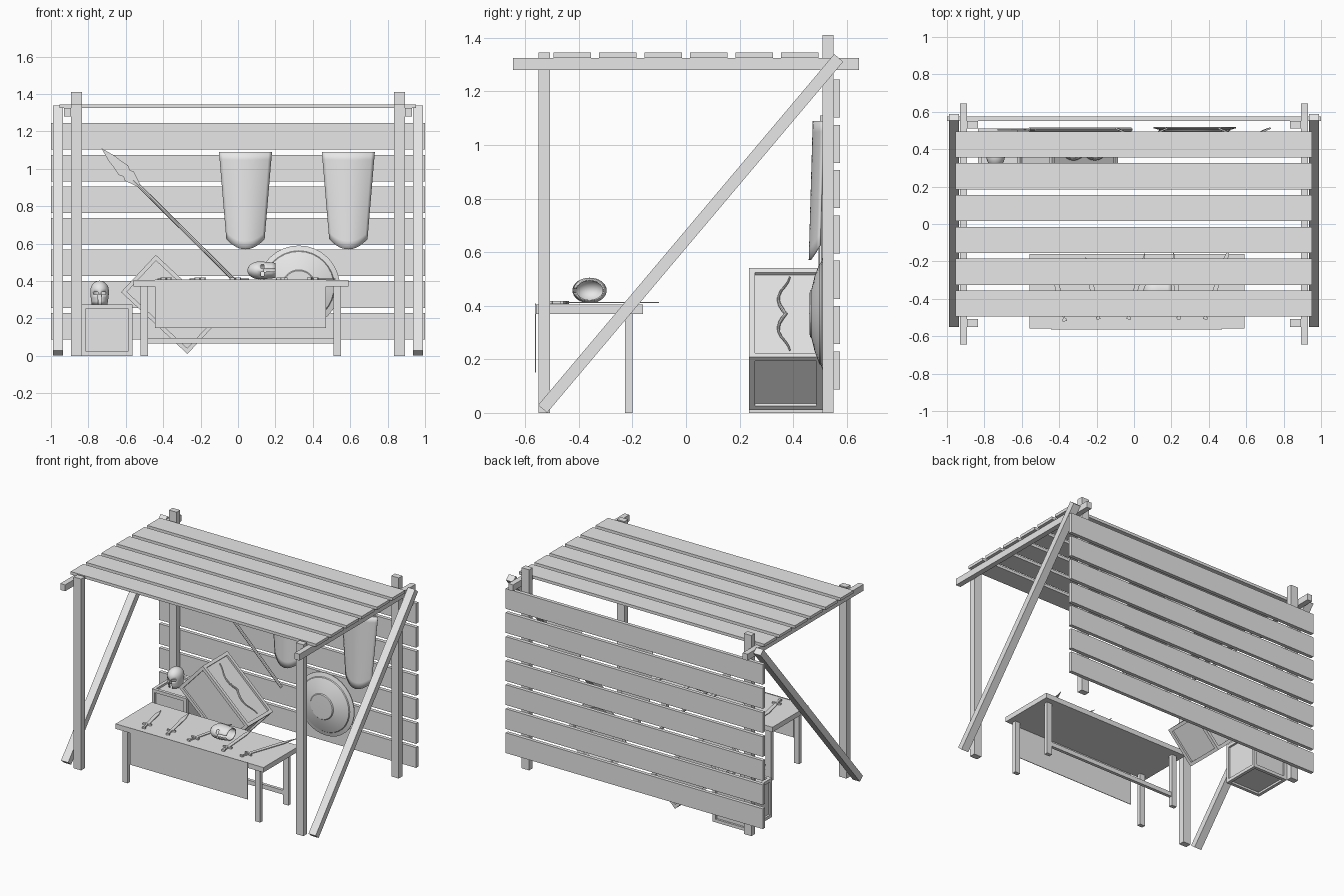
import bpy, bmesh, math
from mathutils import Matrix, Vector

if "Cube" in bpy.data.objects:
    bpy.data.objects.remove(bpy.data.objects["Cube"])

grey = bpy.data.materials.new("plain_grey")
grey.diffuse_color = (0.8, 0.8, 0.8, 1)
grey.use_nodes = True
grey.node_tree.nodes["Principled BSDF"].inputs["Base Color"].default_value = grey.diffuse_color


def finish(name, bm, matrix=None, smooth=False):
    bmesh.ops.recalc_face_normals(bm, faces=bm.faces)
    me = bpy.data.meshes.new(name)
    bm.to_mesh(me)
    bm.free()
    ob = bpy.data.objects.new(name, me)
    bpy.context.collection.objects.link(ob)
    me.materials.append(grey)
    if matrix:
        ob.matrix_world = matrix
    if smooth:
        bpy.ops.object.select_all(action='DESELECT')
        ob.select_set(True)
        bpy.context.view_layer.objects.active = ob
        bpy.ops.object.shade_smooth_by_angle(angle=math.radians(35))
    return ob


def add_box(bm, x0, x1, y0, y1, z0, z1):
    m = Matrix.Translation(((x0 + x1) / 2, (y0 + y1) / 2, (z0 + z1) / 2)) \
        @ Matrix.Diagonal((x1 - x0, y1 - y0, z1 - z0, 1))
    bmesh.ops.create_cube(bm, size=1, matrix=m)


def box(name, *dims, matrix=None):
    bm = bmesh.new()
    add_box(bm, *dims)
    return finish(name, bm, matrix)


def add_prism(bm, pts, t):
    """Outline in local xy, extruded to thickness t in z."""
    f = bm.faces.new([bm.verts.new((x, y, -t / 2)) for x, y in pts])
    top = bmesh.ops.extrude_face_region(bm, geom=[f])['geom']
    bmesh.ops.translate(bm, verts=[v for v in top if isinstance(v, bmesh.types.BMVert)], vec=(0, 0, t))


def tube(name, pts, radii, n=8):
    """Round rod through points lying in one plane."""
    bm = bmesh.new()
    pts = [Vector(p) for p in pts]
    rings = []
    for i, p in enumerate(pts):
        d = (pts[min(i + 1, len(pts) - 1)] - pts[max(i - 1, 0)]).normalized()
        q = d.to_track_quat('Z', 'Y')
        rings.append([bm.verts.new(p + q @ Vector((radii[i] * math.cos(a), radii[i] * math.sin(a), 0)))
                      for a in (2 * math.pi * k / n for k in range(n))])
    for a, b in zip(rings, rings[1:]):
        for k in range(n):
            bm.faces.new((a[k], a[(k + 1) % n], b[(k + 1) % n], b[k]))
    bm.faces.new(rings[0])
    bm.faces.new(rings[-1])
    return finish(name, bm, smooth=True)


def lathe(bm, prof, n):
    """Revolve (radius, height) points about local z; radius 0 closes the end."""
    rings = [[bm.verts.new((r * math.cos(2 * math.pi * k / n), r * math.sin(2 * math.pi * k / n), z))
              for k in range(n)] if r else [bm.verts.new((0, 0, z))] for r, z in prof]
    for a, b in zip(rings, rings[1:]):
        for k in range(n):
            j = (k + 1) % n
            if len(b) == 1:
                bm.faces.new((a[k], a[j], b[0]))
            else:
                bm.faces.new((a[k], a[j], b[j], b[k]))


# Frame: posts, rafters and slanted braces on both sides
brace_a, brace_b = Vector((-0.535, 0.015)), Vector((0.57, 1.325))
mid, d = (brace_a + brace_b) / 2, brace_b - brace_a
for s, side in ((-1, "left"), (1, "right")):
    def sided(name, a, b, *yz, matrix=None):
        box(f"{side}_{name}", min(s * a, s * b), max(s * a, s * b), *yz, matrix=matrix)
    sided("front_post", 0.835, 0.893, -0.55, -0.508, 0, 1.345)
    sided("back_post", 0.835, 0.893, 0.51, 0.55, 0, 1.41)
    sided("rafter", 0.893, 0.93, -0.645, 0.645, 1.28, 1.325)
    sided("brace", 0.935, 0.99, -d.length / 2, d.length / 2, -0.022, 0.022,
          matrix=Matrix.Translation((0, mid.x, mid.y)) @ Matrix.Rotation(math.atan2(d.y, d.x), 4, 'X'))

# Roof and wall planks
for i in range(6):
    y = -0.495 + 0.17 * i
    box(f"roof_plank_{i}", -0.955, 0.952, y, y + 0.14, 1.325, 1.345)
for i in range(7):
    z = 0.088 + 0.169 * i
    box(f"wall_plank_{i}", -1, 1, 0.55, 0.575, z, z + 0.142)

# Table with hanging cloth
box("table_top", -0.56, 0.59, -0.56, -0.16, 0.37, 0.405)
for x in (-0.52, 0.51):
    for y in (-0.54, -0.227):
        box("table_leg", x, x + 0.04, y, y + 0.027, 0, 0.37)
box("table_stretcher", -0.48, 0.51, -0.225, -0.203, 0.065, 0.095)
box("hanging_cloth", -0.445, 0.47, -0.564, -0.56, 0.15, 0.408)


# Crates: edge frame with recessed panels
def crate(name, w, dp, h, matrix, t=0.022):
    bm = bmesh.new()
    x, y, z = w / 2, dp / 2, h / 2
    for a in (-1, 1):
        for b in (-1, 1):
            def span(s, e):
                return sorted((s * e, s * (e - t)))
            add_box(bm, -x, x, *span(a, y), *span(b, z))
            add_box(bm, *span(a, x), -y + t, y - t, *span(b, z))
            add_box(bm, *span(a, x), *span(b, y), -z + t, z - t)
    i = 0.014
    add_box(bm, -x + i, x - i, -y + i, y - i, -z + i, z - i)
    return finish(name, bm, matrix)


crate("standing_crate", 0.27, 0.275, 0.275, Matrix.Translation((-0.70, 0.3725, 0.1375)))
lean = Matrix.Translation((-0.355, 0.3725, 0.275)) @ Matrix.Rotation(math.radians(43), 4, 'Y')
crate("leaning_crate", 0.485, 0.275, 0.272, lean)

# Bow lying on the leaning crate
bow_pts, bow_r = [], []
for i in range(17):
    u = -1 + i / 8
    a = abs(u)
    off = -0.028 * math.sin(math.pi * min(1, a * 1.25)) + 0.05 * max(0, a - 0.7)
    bow_pts.append(lean @ Vector((0.2 * u, off, 0.13)))
    bow_r.append(0.007 - 0.004 * a)
tube("bow", bow_pts, bow_r, 8)

# Spear leaning on the wall
foot, neck, tip = Vector((-0.015, 0.505, 0.40)), Vector((-0.56, 0.505, 0.94)), Vector((-0.73, 0.505, 1.11))
tube("spear_shaft", [foot, neck], [0.01, 0.01], 8)
ax = (tip - neck).normalized()
m = Matrix((ax.cross(Vector((0, 1, 0))), ax, Vector((0, 1, 0)))).transposed().to_4x4()
half = [(0.01, -0.04), (0.022, -0.005), (0.034, 0.03), (0.024, 0.05), (0.036, 0.075), (0.026, 0.12), (0.022, 0.16)]
bm = bmesh.new()
add_prism(bm, half + [(0, (tip - neck).length)] + [(-x, y) for x, y in reversed(half)], 0.008)
finish("spear_head", bm, Matrix.Translation(neck) @ m)


# Tall curved shields
def tall_shield(name, cx):
    bm = bmesh.new()
    nu, nv = 16, 12
    g = []
    for j in range(nv + 1):
        row = []
        for i in range(nu + 1):
            u = -1 + 2 * i / nu
            z = 1.09 + j / nv * (0.57 + 0.055 * abs(u) ** 2.2 - 1.09)
            w = 0.14 - 0.04 * (1.09 - z) / 0.47
            row.append(bm.verts.new((cx + u * w, 0.462 + 0.036 * u * u + 0.015 * (z - 0.57) / 0.52, z)))
        g.append(row)
    for j in range(nv):
        for i in range(nu):
            bm.faces.new((g[j][i], g[j + 1][i], g[j + 1][i + 1], g[j][i + 1]))
    ob = finish(name, bm, smooth=True)
    mod = ob.modifiers.new("thickness", 'SOLIDIFY')
    mod.thickness, mod.offset = 0.008, 0


tall_shield("tall_shield_left", 0.04)
tall_shield("tall_shield_right", 0.59)

# Round shield: rim, sloping bowl, flat boss
bm = bmesh.new()
lathe(bm, [(0, 0.006), (0.19, -0.002), (0.22, -0.006), (0.22, 0), (0.192, 0.008), (0.188, 0.014),
           (0.14, 0.032), (0.09, 0.044), (0.085, 0.05), (0, 0.052)][1:], 32)
finish("round_shield", bm, Matrix.Translation((0.325, 0.512, 0.37)) @ Matrix.Rotation(math.pi / 2, 4, 'X'), True)


# Helmets: dome with eye slots and a face slit
def helmet(name, matrix):
    bm = bmesh.new()
    n = 32
    prof = [(0.042, 0), (0.045, 0.018), (0.047, 0.036), (0.049, 0.052), (0.05, 0.066)]
    prof += [(0.05 * math.cos(a), 0.072 + 0.055 * math.sin(a)) for a in (math.pi / 2 * k / 7 for k in range(1, 7))]
    lathe(bm, prof + [(0, 0.127)], n)
    gone = []
    for f in bm.faces:
        c = f.calc_center_median()
        a = abs(math.atan2(c.x, -c.y))
        eye = 0.12 < a < 0.85 and 0.052 < c.z < 0.066
        slit = a < 0.22 and c.z < 0.052
        if eye or slit:
            gone.append(f)
    bmesh.ops.delete(bm, geom=gone, context='FACES')
    bmesh.ops.scale(bm, verts=bm.verts, vec=(1, 1.28, 1))
    ob = finish(name, bm, matrix, True)
    mod = ob.modifiers.new("thickness", 'SOLIDIFY')
    mod.thickness = 0.005


helmet("crate_helmet", Matrix.Translation((-0.74, 0.365, 0.275)))
helmet("table_helmet", Matrix.Translation((0.20, -0.36, 0.457)) @ Matrix.Rotation(math.radians(-90), 4, 'Y')
       @ Matrix.Diagonal((0.95, 1, 1.18, 1)))

# Short swords laid on the table
for i, (x0, y0, x1, y1) in enumerate([(-0.37, -0.52, -0.43, -0.24), (-0.19, -0.51, -0.26, -0.17),
                                      (-0.03, -0.51, 0.06, -0.15), (0.24, -0.51, 0.21, -0.14),
                                      (0.38, -0.51, 0.52, -0.10)]):
    v = Vector((x1 - x0, y1 - y0))
    L = v.length
    bm = bmesh.new()
    add_prism(bm, [(-0.011, 0.06), (0.011, 0.06), (0.014, L * 0.75), (0, L), (-0.014, L * 0.75)], 0.005)
    add_box(bm, -0.03, 0.03, 0.055, 0.067, -0.006, 0.006)
    add_box(bm, -0.006, 0.006, 0.01, 0.056, -0.005, 0.005)
    add_box(bm, -0.011, 0.011, 0, 0.014, -0.006, 0.006)
    finish(f"short_sword_{i}", bm, Matrix.Translation((x0, y0, 0.412))
           @ Matrix.Rotation(math.atan2(v.y, v.x) - math.pi / 2, 4, 'Z'))
